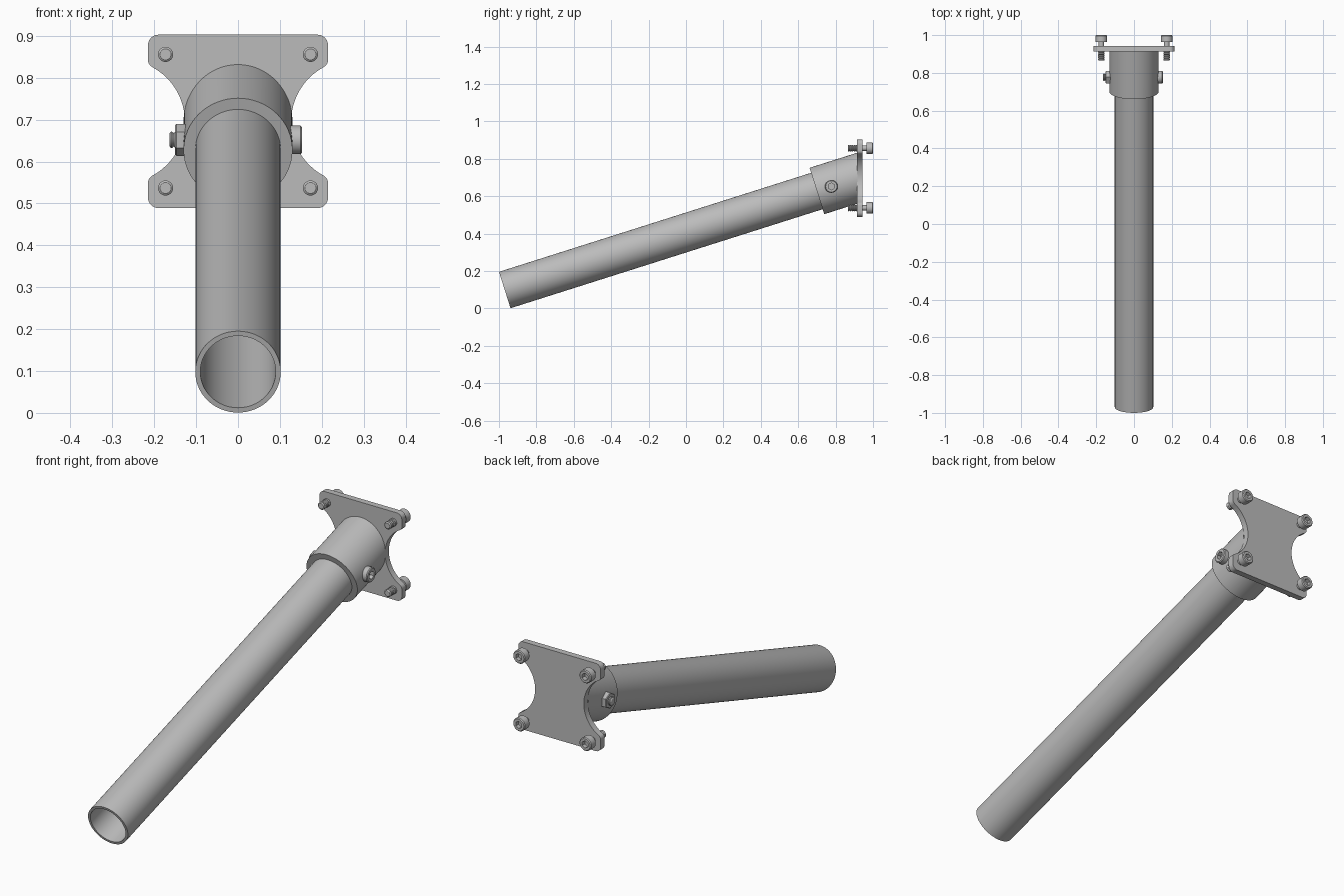
import bpy
import bmesh
from math import sin, cos, tan, pi, radians, atan2, sqrt
from mathutils import Vector, Matrix

cube = bpy.data.objects.get("Cube")
if cube:
    bpy.data.objects.remove(cube, do_unlink=True)

steel = bpy.data.materials.new("grey steel")
steel.use_nodes = True
GREY = (0.5, 0.5, 0.5, 1)
steel.diffuse_color = GREY
steel.node_tree.nodes["Principled BSDF"].inputs["Base Color"].default_value = GREY


def finish(name, bm, matrix=Matrix()):
    """Turn a bmesh into a named, smooth shaded object with sharp edges."""
    bm.transform(matrix)
    bmesh.ops.recalc_face_normals(bm, faces=bm.faces)
    mesh = bpy.data.meshes.new(name)
    bm.to_mesh(mesh)
    bm.free()
    mesh.materials.append(steel)
    mesh.shade_smooth()
    mesh.set_sharp_from_angle(angle=radians(30))
    obj = bpy.data.objects.new(name, mesh)
    bpy.context.collection.objects.link(obj)
    return obj


def lathe(profile, segments, closed=False):
    """Spin (radius, height[, hex]) points round z; hex points make a hexagon."""
    bm = bmesh.new()
    rings = []
    for r, h, *hexed in profile:
        ring = []
        for i in range(segments):
            a = 2 * pi * i / segments
            k = cos(pi / 6) / cos(a % (pi / 3) - pi / 6) if hexed else 1
            ring.append(bm.verts.new((r * k * cos(a), r * k * sin(a), h)))
        rings.append(ring)
    pairs = list(zip(rings, rings[1:]))
    if closed:
        pairs.append((rings[-1], rings[0]))
    else:
        bm.faces.new(rings[0])
        bm.faces.new(rings[-1])
    for low, high in pairs:
        for i in range(segments):
            j = (i + 1) % segments
            bm.faces.new((low[i], low[j], high[j], high[i]))
    return bm


def place(origin, direction):
    turn = Vector(direction).to_track_quat('Z', 'X').to_matrix().to_4x4()
    return Matrix.Translation(origin) @ turn


# Tilted axis shared by the tube and its socket
TILT = radians(17.6)
AXIS = Vector((0, cos(TILT), sin(TILT)))
START = Vector((0, -0.969, 0.098))


def on_axis(y):
    return START + AXIS * ((y - START.y) / AXIS.y)


def pipe(y0, y1, outer, inner):
    length = (on_axis(y1) - on_axis(y0)).length
    bm = lathe([(inner, 0), (outer, 0), (outer, length), (inner, length)], 64, True)
    bm.transform(place(on_axis(y0), AXIS))
    return bm


# Long tube
finish("long_tube", pipe(START.y, 0.86, 0.102, 0.09))

# Socket sleeve, trimmed flat where it meets the plate
PLATE_FRONT, PLATE_BACK = 0.914, 0.943
sleeve = pipe(0.70, 1.0, 0.13, 0.102)
bmesh.ops.bisect_plane(sleeve, geom=sleeve.verts[:] + sleeve.edges[:] + sleeve.faces[:],
                       plane_co=(0, PLATE_FRONT + 0.002, 0), plane_no=(0, 1, 0),
                       clear_outer=True)
finish("socket_sleeve", sleeve)


# Mounting plate: rounded rectangle with a round notch in each side
def arc(cx, cz, r, a0, a1, n):
    angles = [a0 + (a1 - a0) * i / n for i in range(n + 1)]
    return [(cx + r * cos(a), cz + r * sin(a)) for a in angles]


WIDE, TALL, MID = 0.215, 0.207, 0.696
NOTCH_X, NOTCH_R, LIP, CORNER = 0.274, 0.147, 0.02, 0.025
lip_x = WIDE - LIP
lip_z = sqrt((NOTCH_R + LIP) ** 2 - (NOTCH_X - lip_x) ** 2)
meet = atan2(lip_z, lip_x - NOTCH_X)
quarter = (arc(NOTCH_X, 0, NOTCH_R, pi, meet, 12)
           + arc(lip_x, lip_z, LIP, meet - pi, 0, 5)[1:]
           + arc(WIDE - CORNER, TALL - CORNER, CORNER, 0, pi / 2, 6))
half = [(x, -z) for x, z in reversed(quarter[1:])] + quarter
outline = half + [(-x, z) for x, z in reversed(half)]
bm = bmesh.new()
face = bm.faces.new([bm.verts.new((x, PLATE_FRONT, MID + z)) for x, z in outline])
ext = bmesh.ops.extrude_face_region(bm, geom=[face], use_keep_orig=True)
moved = [v for v in ext["geom"] if isinstance(v, bmesh.types.BMVert)]
bmesh.ops.translate(bm, verts=moved, vec=(0, PLATE_BACK - PLATE_FRONT, 0))
finish("mounting_plate", bm)


# Socket head bolts: z = 0 is under the head, the threads run downwards
def bolt(name, origin, direction, length, thread, size=1.0):
    shank, root, head, top = 0.018 * size, 0.0145 * size, 0.031 * size, 0.036
    profile = [(root * 0.9, -length)]
    turns = int(thread / 0.009)
    for i in range(turns):
        z = -length + thread * i / turns
        profile += [(root, z + 0.001), (shank, z + 0.004), (shank, z + 0.006)]
    profile += [(root, thread - length), (root, 0), (head, 0), (head, top - 0.004),
                (head - 0.004, top), (0.017 * size, top, True),
                (0.017 * size, top - 0.02, True)]
    finish(name, lathe(profile, 36), place(origin, direction))


for side, x in (("left", 0.173), ("right", -0.173)):
    for level, z in (("upper", 0.856), ("lower", 0.537)):
        bolt(f"{level}_{side}_plate_bolt", (x, 0.964, z), (0, 1, 0), 0.099, 0.05)

# Cross bolt through the sleeve, with its nut
CROSS = on_axis(0.777)
bolt("cross_bolt", CROSS + Vector((0.117, 0, 0)), (1, 0, 0), 0.281, 0.04, 1.1)
nut = lathe([(0.036, 0), (0.038, 0.003), (0.038, 0.029), (0.035, 0.032)], 6)
finish("cross_bolt_nut", nut, place(CROSS - Vector((0.118, 0, 0)), (-1, 0, 0)))
